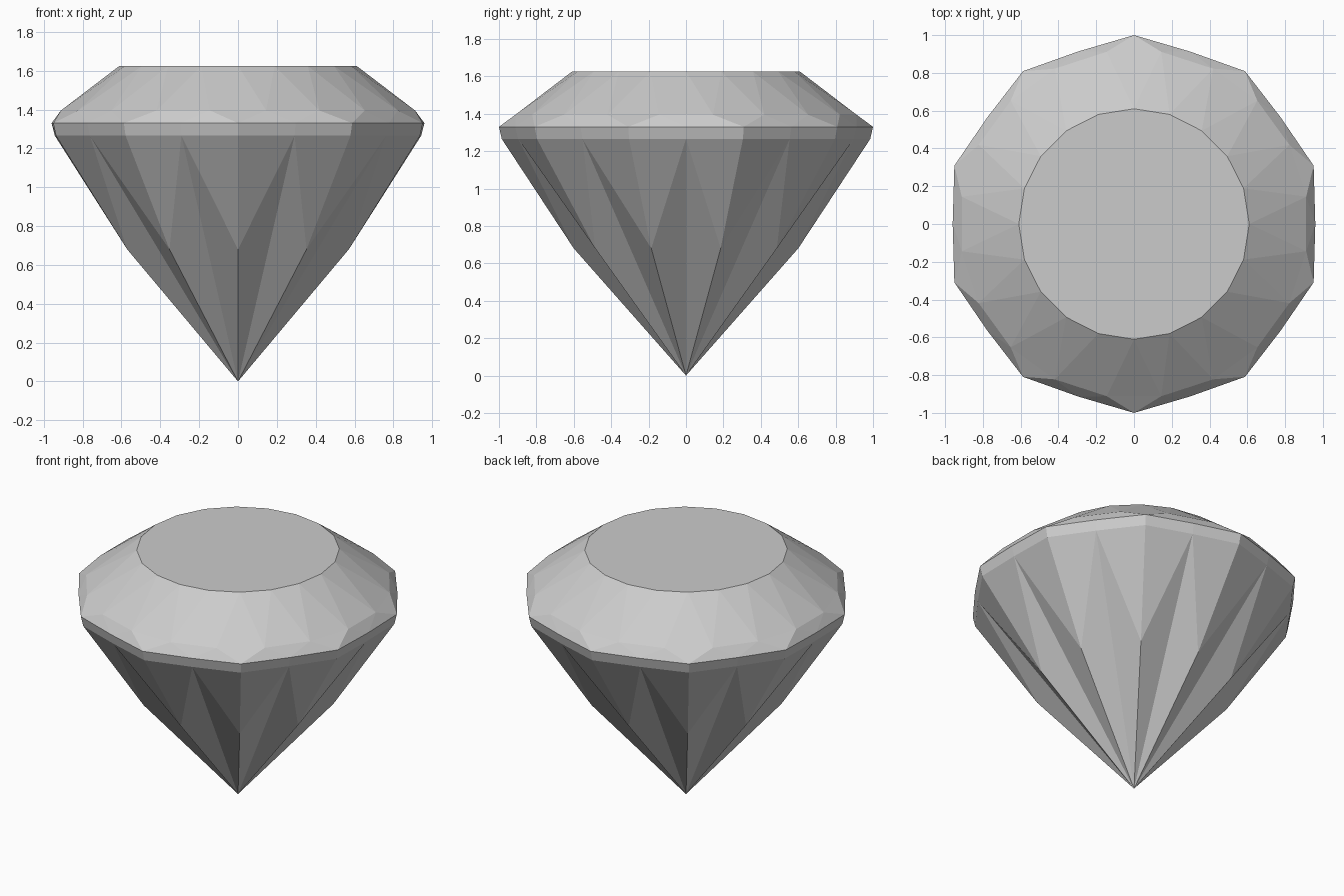
import bpy
import bmesh
from math import sin, cos, pi

cube = bpy.data.objects.get("Cube")
if cube:
    bpy.data.objects.remove(cube, do_unlink=True)

SIDES = 20  # corners and edge middles alternate around the stone

stone = bpy.data.materials.new("pale_grey_stone")
stone.use_nodes = True
grey = (0.6, 0.6, 0.6, 1)
stone.diffuse_color = grey
stone.node_tree.nodes["Principled BSDF"].inputs["Base Color"].default_value = grey

bm = bmesh.new()


def ring(z, corner_r, middle_r, turn=0.0):
    """Ring of points; even ones are corners, odd ones edge middles."""
    points = []
    for i in range(SIDES):
        r = middle_r if i % 2 else corner_r
        a = 2 * pi * (i + turn) / SIDES + pi / 2
        points.append(bm.verts.new((r * cos(a), r * sin(a), z)))
    return points


table = ring(1.625, 0.61, 0.61)
crown = ring(1.395, 0.923, 0.923, 0.5)
girdle_top = ring(1.33, 1.0, 0.96)
girdle_low = ring(1.265, 0.985, 0.943)
pavilion = [bm.verts.new((0.6 * cos(a), 0.6 * sin(a), 0.68))
            for a in (4 * pi * k / SIDES + pi / 2 for k in range(SIDES // 2))]
tip = bm.verts.new((0, 0, 0))

# Flat table
bm.faces.new(table)

for i in range(SIDES):
    j = (i + 1) % SIDES
    # Crown facets
    bm.faces.new((table[i], crown[i], table[j]))
    bm.faces.new((table[j], crown[i], crown[j]))
    bm.faces.new((crown[i], girdle_top[j], crown[j]))
    bm.faces.new((crown[i], girdle_top[i], girdle_top[j]))
    # Girdle band
    bm.faces.new((girdle_top[i], girdle_low[i], girdle_low[j], girdle_top[j]))
    # Pavilion facets: upper triangle, then a long sliver to the tip
    k = ((i + 1) // 2) % len(pavilion)
    middle = girdle_low[i if i % 2 else j]
    bm.faces.new((girdle_low[i], pavilion[k], girdle_low[j]))
    bm.faces.new((middle, pavilion[k], tip))

bmesh.ops.recalc_face_normals(bm, faces=bm.faces)
mesh = bpy.data.meshes.new("cut_gem")
bm.to_mesh(mesh)
bm.free()
mesh.materials.append(stone)
gem = bpy.data.objects.new("cut_gem", mesh)
bpy.context.collection.objects.link(gem)
